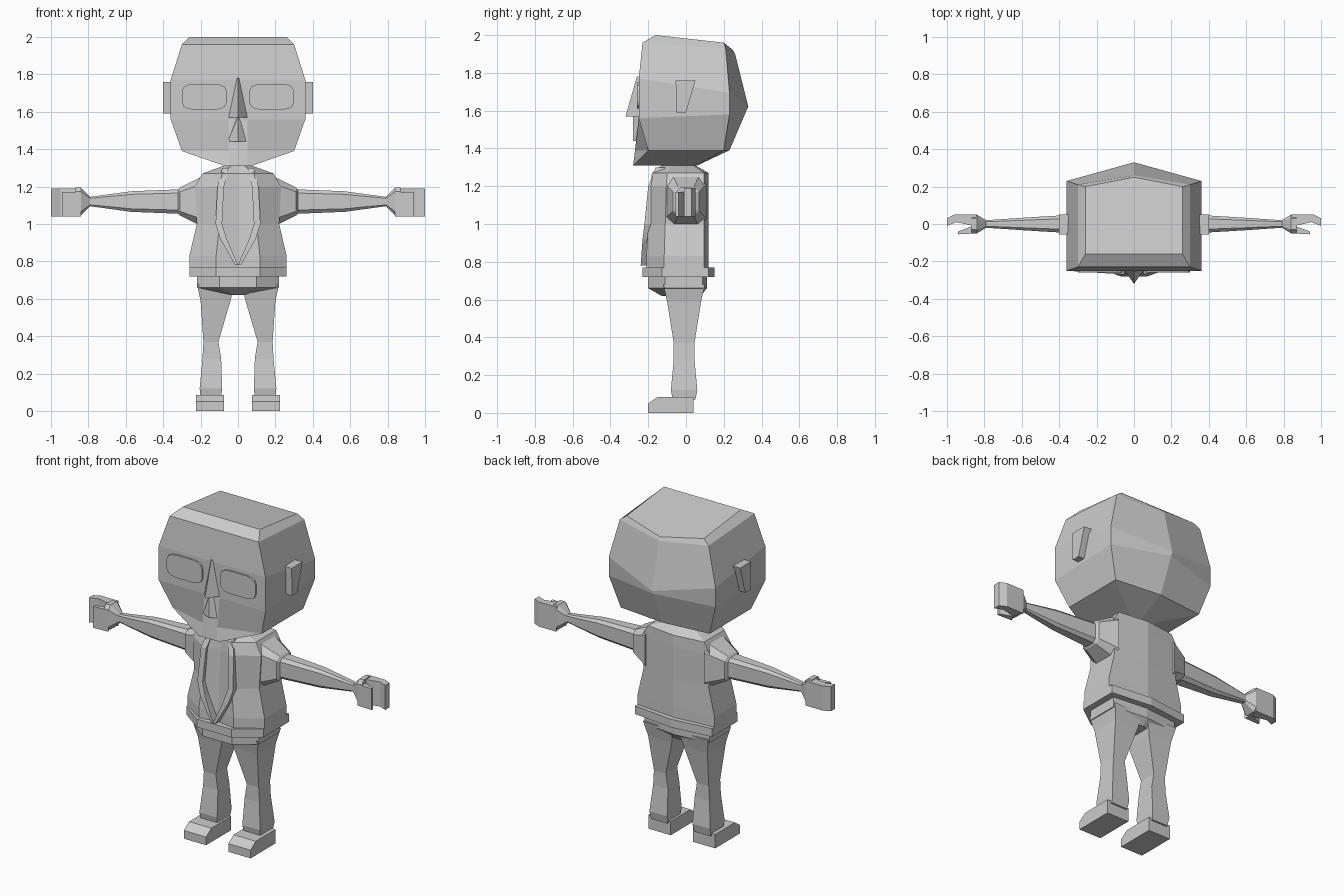
import bpy
import bmesh
from math import cos, sin, pi, sqrt, copysign

cube = bpy.data.objects.get("Cube")
if cube:
    bpy.data.objects.remove(cube, do_unlink=True)

grey = bpy.data.materials.new("plain grey")
grey.use_nodes = True
colour = (.6, .6, .6, 1)
grey.diffuse_color = colour
grey.node_tree.nodes["Principled BSDF"].inputs["Base Color"].default_value = colour


def loft(name, rings):
    """Skin a stack of equal-length point loops and cap both ends."""
    bm = bmesh.new()
    loops = [[bm.verts.new(point) for point in ring] for ring in rings]
    for low, high in zip(loops, loops[1:]):
        for i in range(len(low)):
            bm.faces.new((low[i - 1], low[i], high[i], high[i - 1]))
    bm.faces.new(loops[0])
    bm.faces.new(loops[-1])
    bmesh.ops.recalc_face_normals(bm, faces=bm.faces)
    mesh = bpy.data.meshes.new(name)
    bm.to_mesh(mesh)
    bm.free()
    mesh.materials.append(grey)
    obj = bpy.data.objects.new(name, mesh)
    bpy.context.collection.objects.link(obj)


def mirrored(half):
    """Complete a half loop across x."""
    return half + [(-x, y, z) for x, y, z in reversed(half) if x > 0]


def head_ring(z, width, front, corner, back, drop=0, bulge=0):
    """Flat face, straight sides and a pointed back that drops lower."""
    return mirrored([(.05, front - bulge, z), (width, front, z),
                     (width, corner, z - drop / 2), (0, back, z - drop)])


def body_ring(z, width, front, back, hollow=0):
    """Faceted trunk section with bevelled front."""
    return mirrored([(0, front + hollow, z), (width * .45, front, z), (width, front * .55, z),
                     (width, back * .8, z), (0, back, z)])


def arm_ring(x, depth, height):
    """Chamfered section across the arm, given half sizes."""
    middle, inner_depth, inner_height = 1.12, depth * .6, height * .7
    corner = [(depth, inner_height), (inner_depth, height)]
    top = corner + [(-y, z) for y, z in reversed(corner)]
    return [(x, y, middle + z) for y, z in top + [(-y, -z) for y, z in top]]


def leg_ring(z, x, width, depth):
    """Square section of a leg, given half sizes."""
    return [(x - width, -depth - .01, z), (x + width, -depth - .01, z),
            (x + width, depth - .01, z), (x - width, depth - .01, z)]


def wedge_ring(z, width, base, tip):
    return [(-width, base, z), (width, base, z), (0, tip, z)]


# Head, from crown to chin
loft("head", [
    head_ring(z=2, width=.26, front=-.16, corner=.2, back=.25, drop=.08),
    head_ring(z=1.96, width=.3, front=-.23, corner=.21, back=.26, drop=.06),
    head_ring(z=1.77, width=.36, front=-.25, corner=.23, back=.33, drop=.15),
    head_ring(z=1.56, width=.36, front=-.25, corner=.23, back=.32, drop=-.04),
    head_ring(z=1.39, width=.3, front=-.2, corner=.2, back=.23, bulge=.07),
    head_ring(z=1.31, width=.07, front=-.28, corner=.05, back=.06),
])

# Nose, upper lip and neck
loft("nose", [wedge_ring(1.78, .005, -.25, -.26), wedge_ring(1.57, .05, -.25, -.32)])
loft("upper_lip", [wedge_ring(1.57, .005, -.25, -.28), wedge_ring(1.44, .055, -.26, -.28)])
loft("neck", [leg_ring(z, x=0, width=.045, depth=.04) for z in (1.27, 1.36)])

# Jacket with a slightly hollow front
loft("jacket", [body_ring(*row, hollow=.02) for row in (
    (.76, .26, -.21, .12), (.83, .26, -.21, .12), (1, .22, -.2, .12),
    (1.2, .23, -.19, .12), (1.27, .19, -.18, .12), (1.31, .08, -.13, .05))])

# Waistband and hips
loft("waistband", [body_ring(z, width=.26, front=-.23, back=.15) for z in (.72, .77)])
loft("hips", [
    body_ring(z=.74, width=.22, front=-.2, back=.11),
    body_ring(z=.66, width=.22, front=-.2, back=.11),
    body_ring(z=.62, width=.05, front=-.13, back=.08),
])

# Paired parts
for s, side in ((1, "left"), (-1, "right")):

    def paired(name, rings):
        loft(side + "_" + name, [[(s * x, y, z) for x, y, z in ring] for ring in rings])

    # Eye: rounded rectangle plate
    angles = [pi * (i + .5) / 8 for i in range(16)]
    outline = [[copysign(sqrt(abs(f(a))), f(a)) for f in (cos, sin)] for a in angles]
    paired("eye", [[(.18 + u * .12, y, 1.68 + v * .07) for u, v in outline]
                   for y in (-.24, -.26)])

    # Ear
    ear = [(-.055, 1.76), (.05, 1.76), (0, 1.59), (-.05, 1.59)]
    paired("ear", [[(x, y, z) for y, z in ear] for x in (.35, .4)])

    # Lapel strip from collar to waist
    paired("lapel", [[(max(outer - .035, 0), y, z), (outer, y, z),
                      (outer, y + .05, z), (max(outer - .035, 0), y + .05, z)]
                     for z, outer, y in ((1.3, .085, -.16), (1.2, .11, -.2), (1, .12, -.22),
                                         (.92, .095, -.23), (.78, .015, -.24))])

    # Arm, tapering to the wrist and flaring into the palm
    paired("arm", [arm_ring(*row) for row in (
        (.2, .11, .13), (.31, .07, .075), (.32, .05, .065), (.57, .035, .055),
        (.79, .02, .025), (.84, .05, .075), (.87, .05, .075))])

    # Cupped fingers and thumb
    fingers = [(.84, .05), (.96, .05), (1, .03), (1, -.01), (.95, .01), (.86, -.01)]
    thumb = [(.84, -.05), (.94, -.055), (.94, -.04), (.86, -.01)]
    for part, shape, top in (("fingers", fingers, 1.19), ("thumb", thumb, 1.17)):
        paired(part, [[(x, y, z) for x, y in shape] for z in (1.04, top)])

    # Trouser leg
    paired("leg", [leg_ring(*row) for row in (
        (.68, .12, .1, .11), (.59, .12, .08, .09), (.37, .145, .04, .055),
        (.28, .14, .05, .055), (.12, .145, .06, .07), (.07, .145, .055, .06))])

    # Shoe
    shoe = [(.04, 0), (-.2, 0), (-.2, .05), (-.15, .085), (.04, .085)]
    paired("shoe", [[(x, y, z) for y, z in shoe] for x in (.075, .225)])
